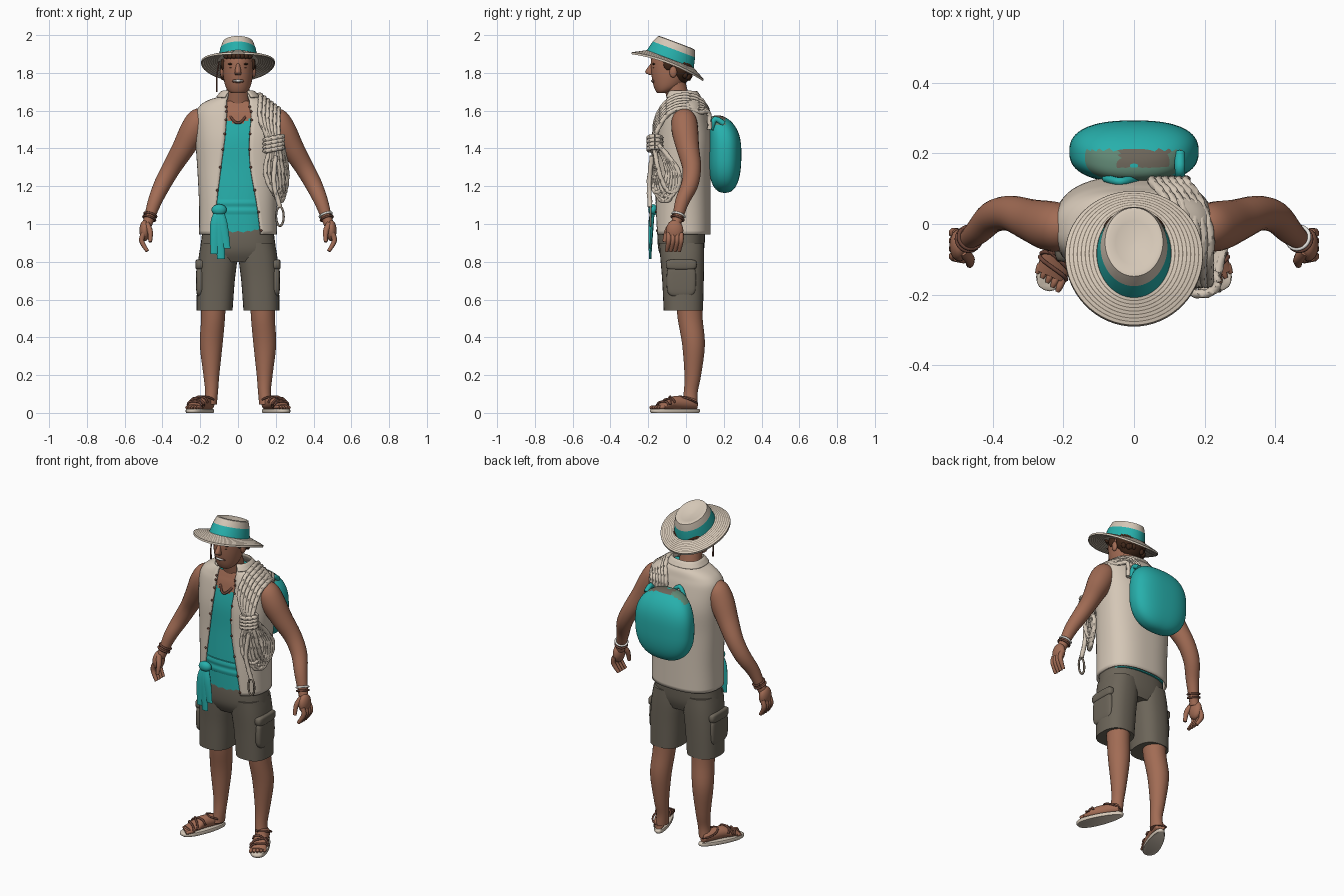
import bpy, bmesh, math, random
from math import sin, cos, pi
from mathutils import Matrix, Vector

random.seed(3)
if "Cube" in bpy.data.objects:
    bpy.data.objects.remove(bpy.data.objects["Cube"])


def paint(name, *rgb):
    material = bpy.data.materials.new(name)
    material.use_nodes = True
    material.diffuse_color = (*rgb, 1)
    shader = material.node_tree.nodes["Principled BSDF"]
    shader.inputs["Base Color"].default_value = (*rgb, 1)
    return material


CREAM = paint("cream cloth", .66, .57, .47)
TEAL = paint("teal", .02, .43, .41)
SKIN = paint("tan skin", .36, .15, .09)
KHAKI = paint("khaki", .15, .13, .1)
HAIR = paint("dark hair", .05, .02, .01)
LEATHER = paint("brown leather", .15, .06, .04)
LID = paint("grey green", .12, .25, .18)
SEAM = paint("straw seam", .22, .18, .14)
WHITE = paint("white", .8, .78, .74)


def make(name, rings, mats, rule=None, closed=True, caps=True, place=Matrix()):
    """Skin a list of point rings; rule(centre, ring_index) picks the material."""
    bm = bmesh.new()
    rows = [[bm.verts.new(place @ Vector(point)) for point in ring] for ring in rings]
    count = len(rows[0])
    for index, (low, high) in enumerate(zip(rows, rows[1:])):
        for j in range(count if closed else count - 1):
            k = (j + 1) % count
            face = bm.faces.new((low[j], low[k], high[k], high[j]))
            if rule:
                face.material_index = rule(face.calc_center_median(), index)
    if caps:
        bm.faces.new(rows[0])
        bm.faces.new(rows[-1])
    bmesh.ops.recalc_face_normals(bm, faces=bm.faces)
    mesh = bpy.data.meshes.new(name)
    bm.to_mesh(mesh)
    bm.free()
    for material in mats:
        mesh.materials.append(material)
    mesh.shade_smooth()
    mesh.set_sharp_from_angle(angle=math.radians(50))
    part = bpy.data.objects.new(name, mesh)
    bpy.context.scene.collection.objects.link(part)
    return part


def smooth(keys, steps=4):
    """Catmull-Rom interpolation through rows of numbers."""
    out, last = [], len(keys) - 1
    for i in range(last):
        quad = [keys[max(0, min(last, i + j))] for j in (-1, 0, 1, 2)]
        for t in [step / steps for step in range(steps)]:
            out.append([b + t / 2 * (c - a + t * (2*a - 5*b + 4*c - d + t * (3*(b - c) + d - a)))
                        for a, b, c, d in zip(*quad)])
    return out + [list(keys[-1])]


def power(value, p):
    return math.copysign(abs(value) ** (2 / p), value)


def turn(count):
    return [2 * pi * j / count for j in range(count)]


def oval(x, y, z, rx, ry, angles, p=2):
    return [(x + rx * power(cos(a), p), y + ry * power(sin(a), p), z) for a in angles]


def loft(name, keys, mats, rule=None, steps=4, sides=32, p=2):
    return make(name, [oval(*key, turn(sides), p) for key in smooth(keys, steps)], mats, rule)


def tube(name, keys, material, steps=4, sides=10, twist=0, place=Matrix()):
    """Round sweep along (x, y, z, radius) rows; twist adds rope strands."""
    rows = smooth(keys, steps)
    path = [Vector(row[:3]) for row in rows]
    u, rings = Vector((.9, .3, .2)), []
    for i, centre in enumerate(path):
        along = (path[min(i + 1, len(path) - 1)] - path[max(i - 1, 0)]).normalized()
        u = (u - along * u.dot(along)).normalized()
        v = along.cross(u)
        rings.append([centre + rows[i][3] * (1 + twist * cos(3 * a - i * 1.3)) * (u * cos(a) + v * sin(a))
                      for a in turn(sides)])
    return make(name, rings, [material], place=place)


def dome(count, p):
    """Width and height factors from the bottom to the top of a rounded solid."""
    angles = [pi * (min(max(i / count, .01), .99) - .5) for i in range(count + 1)]
    return [(power(cos(a), p), power(sin(a), p)) for a in angles]


def blob(name, centre, size, material, p=2, sides=24, rough=0):
    x, y, z = centre
    rings = []
    for wide, high in dome(sides // 2, p):
        wide *= 1 + random.uniform(-rough, rough)
        rings.append(oval(x, y, z + size[2] * high, size[0] * wide, size[1] * wide, turn(sides), p))
    return make(name, rings, [material])


def flip(keys, side):
    return [(side * x, *rest) for x, *rest in keys]


def loop(rx, ry, radius, count=16):
    return [(rx * cos(a), ry * sin(a), 0, radius) for a in turn(count)] + [(rx, 0, 0, radius)]


# Open vest: each row is y, z, half sizes, opening on the right and left
vest_keys = [(-.02, .945, .2, .145, .13, .12), (-.02, 1.1, .2, .145, .115, .1),
             (-.015, 1.3, .21, .14, .09, .065), (-.01, 1.45, .22, .14, .07, .06),
             (-.01, 1.57, .22, .12, .06, .07), (-.01, 1.62, .2, .105, .06, .06),
             (-.01, 1.65, .155, .095, .06, .06), (-.015, 1.67, .1, .085, .055, .055),
             (-.02, 1.7, .085, .075, .05, .05), (-.02, 1.67, .11, .095, .07, .07)]
cut, vest_rings = 2.5, []
for y, z, rx, ry, right, left in smooth(vest_keys, 5):
    start = -math.acos((left / rx) ** (cut / 2))
    end = pi + math.acos((right / rx) ** (cut / 2))
    vest_rings.append(oval(0, y, z, rx, ry, [start + (end - start) * j / 56 for j in range(57)], cut))
vest = make("vest", vest_rings, [CREAM], closed=False, caps=False)
cloth = vest.modifiers.new("cloth", "SOLIDIFY")
cloth.thickness, cloth.offset = .012, 0
for ring in vest_rings[1:26:3]:
    for x, y, z in (ring[0], ring[-1]):
        blob("vest_button", (x * 1.04, y - .006, z), (.007, .005, .007), LEATHER, sides=8)

# Torso just inside the vest, tank top below a scooped neckline
loft("torso", [(0, y, z, rx - .015, ry - .015) for y, z, rx, ry, right, left in vest_keys[:7]],
     [TEAL, SKIN], lambda c, i: int(c.z > 1.525 + .5 * abs(c.x)), steps=8, sides=64, p=cut)
loft("neck", [(0, -.015, 1.56, .075, .06), (0, -.055, 1.72, .06, .06), (0, -.07, 1.78, .06, .06)], [SKIN])
tube("necklace", [(x, 20 * x * x - .14, 1.535 + 22 * x * x, .007) for x in [.023 * j for j in range(-3, 4)]],
     LEATHER, sides=8)

# Waist sash with knot and hanging tails
loft("sash", [(0, -.025, 1.05 + .02 * j, .185 + .004 * (j % 2), .132 + .004 * (j % 2)) for j in range(5)],
     [TEAL], p=cut)
blob("sash_knot", (-.1, -.175, 1.075), (.04, .025, .03), TEAL)
for drift, low in ((-.035, .84), (.03, .87), (0, .815)):
    loft("sash_tail", [(-.1, -.175, 1.08, .02, .01), (-.1 + drift / 2, -.185, 1, .03, .014),
                       (-.09 + drift, -.19, low, .02, .006)], [TEAL], sides=12)

# Shorts
loft("shorts_seat", [(0, -.02, .8, .185, .095), (0, -.025, .86, .2, .12), (0, -.025, .95, .19, .126),
                     (0, -.02, 1.05, .18, .12)], [KHAKI], p=cut)
for side in (1, -1):
    loft("shorts_leg", flip([(.124, -.014, .542, .095, .104), (.117, -.016, .7, .1, .11),
                             (.106, -.02, .82, .103, .116), (.1, -.024, .9, .095, .118)], side), [KHAKI], p=cut)
    blob("cargo_pocket", (side * .2, -.025, .7), (.022, .078, .085), KHAKI, p=4)
    blob("pocket_flap", (side * .2, -.025, .785), (.026, .082, .028), KHAKI, p=4)

    # Legs
    loft("leg", flip([(.13, .015, .62, .066, .07), (.132, .022, .5, .063, .066), (.142, .04, .36, .06, .06),
                      (.141, .036, .2, .042, .044), (.14, .025, .11, .034, .037),
                      (.147, .02, .045, .035, .042)], side), [SKIN])

    # Feet and sandals, built along local y and turned outward
    mirror = Matrix.Diagonal((side, 1, 1, 1))
    stand = mirror @ Matrix.Translation((.197, -.057, 0)) @ Matrix.Rotation(.42, 4, "Z")
    foot = smooth([(.12, .01, .01), (.11, .03, .03), (0, .038, .036), (-.05, .046, .025), (-.1, .042, .013)])
    make("foot", [[(wide * cos(a), y, .018 + high + high * sin(a)) for a in turn(20)] for y, wide, high in foot],
         [SKIN], place=stand)
    for j in range(5):
        x, tip = .0185 * (j - 2), .006 * j - .115
        tube("toe", [(x, -.08, .03, .01), (x, tip, .03, .01), (x, tip - .016, .027, .006)],
             SKIN, sides=8, place=stand)
    make("sandal_sole", [[((.047 - .01 * sin(a)) * grow * power(cos(a), cut), .142 * grow * sin(a), z)
                          for a in turn(32)] for z, grow in ((0, .96), (.005, 1), (.016, 1), (.02, .97))],
         [CREAM], place=stand)
    for inner, outer in ((-.09, -.06), (-.07, -.02), (-.01, -.05)):
        arc = []
        for t in [j / 8 for j in range(9)]:
            y = inner + (outer - inner) * t
            wide, high = min(foot, key=lambda row: abs(row[0] - y))[1:]
            arc.append((-(wide + .003) * cos(pi * t), y, .02 + high + (high + .003) * sin(pi * t), .006))
        tube("sandal_strap", arc, LEATHER, steps=2, sides=8, place=stand)
    tube("ankle_strap", [(x, y + .075, .068 - y * .4, radius) for x, y, z, radius in loop(.042, .048, .0055)],
         LEATHER, sides=8, place=stand)

    # Arms and hands
    tube("arm", flip([(.175, -.01, 1.575, .045), (.205, -.01, 1.55, .066), (.24, -.005, 1.49, .07),
                      (.29, .01, 1.4, .06), (.35, .03, 1.3, .05), (.4, .02, 1.21, .045),
                      (.44, -.02, 1.12, .037), (.47, -.045, 1.03, .028), (.485, -.055, .99, .027)], side),
         SKIN, sides=24)
    blob("palm", (side * .494, -.06, .965), (.028, .046, .056), SKIN)
    for j in range(4):
        y = .022 * j - .092
        tube("finger", flip([(.5, y, .95, .015), (.51, y, .91, .014), (.48, y - .01, .856, .01)], side),
             SKIN, sides=8)
    tube("thumb", flip([(.484, -.075, 1, .018), (.465, -.1, .96, .015), (.465, -.115, .905, .01)], side),
         SKIN, sides=8)
    wrist, bend = Vector((side * .47, -.045, 1.03)), Vector((side * -.03, .03, .09))
    for slide, material in ((0, LEATHER), (.2, WHITE if side > 0 else LEATHER)):
        spot = Matrix.Translation(wrist + slide * bend) @ bend.to_track_quat("Z", "Y").to_matrix().to_4x4()
        tube("bracelet", loop(.033, .033, .006), material, steps=2, sides=8, place=spot)

    # Sides of the face
    blob("ear", (side * .083, -.068, 1.805), (.012, .02, .03), SKIN)
    blob("eye", (side * .033, -.17, 1.827), (.012, .006, .003), HAIR, sides=12)
    blob("eyebrow", (side * .035, -.17, 1.847), (.02, .009, .005), HAIR, sides=12)
    blob("sideburn", (side * .08, -.095, 1.85), (.012, .025, .035), HAIR)

# Head, mouth and hair
loft("head", [(0, -.128, 1.693, .034, .024), (0, -.112, 1.707, .054, .05), (0, -.094, 1.74, .07, .08),
              (0, -.084, 1.8, .08, .1), (0, -.08, 1.87, .08, .105), (0, -.08, 1.92, .07, .085)], [SKIN])
loft("nose", [(0, -.178, 1.85, .008, .008), (0, -.193, 1.806, .017, .023), (0, -.184, 1.79, .016, .012)],
     [SKIN], sides=16)
blob("lips", (0, -.17, 1.757), (.033, .012, .011), LEATHER)
blob("teeth", (0, -.174, 1.758), (.027, .012, .007), WHITE)
blob("hair", (0, -.027, 1.825), (.09, .064, .085), HAIR, sides=32, rough=.06)
for a in turn(48)[:25]:
    blob("hair_curl", (.08 * cos(a), .058 * sin(a) - .035, random.uniform(1.77, 1.85)), (.015, .015, .02),
         HAIR, sides=10)
for x in [.02 * j for j in range(-3, 4)]:
    blob("fringe_curl", (x, 6 * x * x - .18, 1.888), (.017, .013, .014), HAIR, sides=10)

# Straw hat: dented crown, ribbon, stitched brim rising in front
crown = [(.02, .084), (.5, .09), (.68, .1), (.78, .097), (.9, .06), (1, .004)]
ribbon, brim = len(crown) - 2, len(crown)
profile = [(.105 * grow, .133 * grow, z, 0) for grow, z in crown]
steps_out = [edge for j in range(8) for edge in (j / 8 + .01, (j + .8) / 8)] + [1]
for z, steps in ((.006, steps_out), (-.005, steps_out[::-1])):
    profile += [(.105 + .09 * out, .133 + .07 * out, z, out) for out in steps]


def straw(centre, index):
    if index == ribbon:
        return 1
    narrow = index % 2 == 1
    if index < brim + len(steps_out):
        return 2 if index > brim and narrow else 0
    return 0 if narrow else 2


tilt = Matrix.Translation((0, -.085, 1.868)) @ Matrix.Rotation(-.36, 4, "X")
make("straw_hat", [[(rx * cos(a), ry * sin(a), z - out * (.038 * sin(a) ** 2 + .016 * out * cos(a) ** 2))
                    for a in turn(64)] for rx, ry, z, out in profile], [CREAM, TEAL, SEAM], straw, place=tilt)
tube("hat_cord", [(-.1, -.09, 1.86, .004), (-.112, -.1, 1.78, .004), (-.112, -.1, 1.7, .005)], LEATHER, sides=6)


# Backpack: leaning forward at the top, with a patched lid
def pack_colour(centre, index):
    if centre.z < 1.525 or centre.y > .21:
        return 0
    return 2 if abs(centre.x - .03) < .07 and centre.y > .16 else 1


make("backpack", [oval(0, .205 - .04 * max(high, 0) ** 3, 1.37 + .205 * high, .183 * wide, .088 * wide,
                       turn(64), cut) for wide, high in dome(32, cut)], [TEAL, LID, KHAKI], pack_colour)
tube("pack_handle", [(-.08, .13, 1.53, .012), (-.04, .12, 1.58, .012), (.01, .13, 1.53, .012)], TEAL)
tube("pack_buckle", [(.13, .13, 1.5, .015), (.13, .155, 1.555, .015), (.13, .2, 1.53, .015)], TEAL)

# Rope coil over the left shoulder, bound in front, with hanging loops
thick = .0125
for j in range(6):
    fan = j - 2.5
    x, back, tie = .166 + .019 * fan, .1 + .019 * fan, .19 + .01 * fan
    top, low = 1.69 - .75 * (x - .11), 1.13 + .02 * abs(fan)
    path = [(back, .125, 1.5), (back, .118, 1.59), (x - .03, .07, top - .02), (x, -.02, top),
            (x, -.1, top - .035), (x, -.158, top - .13), (tie, -.168, 1.42),
            (tie + .008 * fan, .006 * j - .174, 1.28), (.21 + .012 * fan, .014 * j - .17, low),
            (.236 + .006 * fan, .016 * j - .13, low), (.245 + .006 * fan, .012 * j - .1, 1.28),
            (tie + .02, -.145, 1.42)]
    tube("rope_strand", [(*point, thick) for point in path], CREAM, steps=10, sides=9, twist=.1)
for j in range(4):
    tube("rope_binding", [(.19 + x, y - .165, 1.395 + .02 * j + x * .2, thick)
                          for x, y, z, radius in loop(.047, .033, thick)], CREAM, steps=3, sides=8, twist=.1)
tube("rope_end", [(.2, -.18, 1.36, thick), (.19, -.195, 1.22, thick), (.222, -.19, 1.09, thick)],
     CREAM, steps=10, twist=.1)
tube("carabiner", [(.222 + x, -.188, 1.04 + y, radius) for x, y, z, radius in loop(.02, .05, .006)],
     SEAM, steps=3, sides=8)
